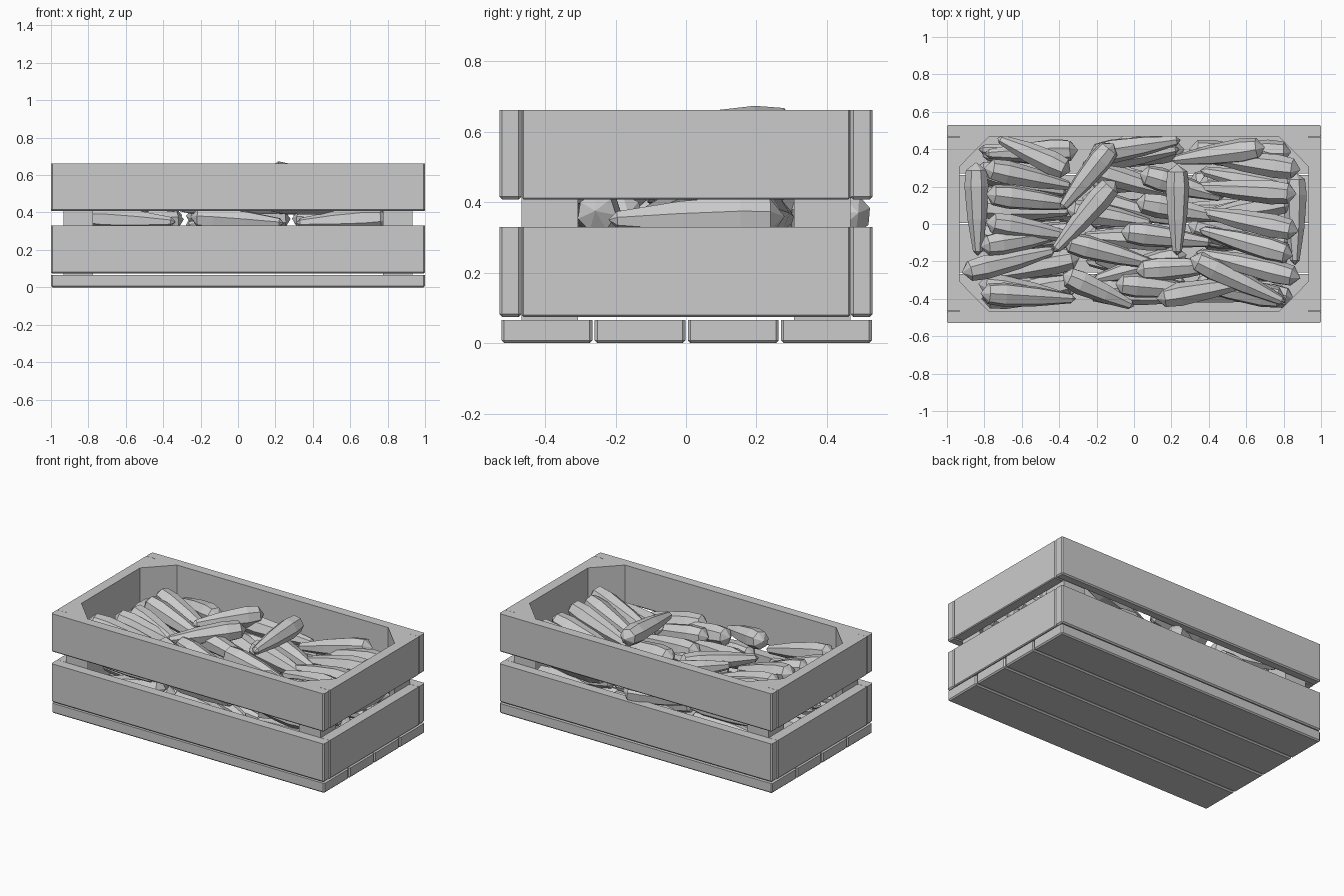
import bpy, bmesh, random
from mathutils import Vector, Matrix

if "Cube" in bpy.data.objects:
    bpy.data.objects.remove(bpy.data.objects["Cube"])

random.seed(7)


def add_object(name, mesh):
    ob = bpy.data.objects.new(name, mesh)
    bpy.context.collection.objects.link(ob)
    return ob


def plank(name, lo, hi, bevel=0.008):
    lo, hi = Vector(lo), Vector(hi)
    bm = bmesh.new()
    bmesh.ops.create_cube(bm, size=1, matrix=Matrix.Translation((lo + hi) / 2)
                          @ Matrix.Diagonal((*(hi - lo), 1)))
    # top edges stay sharp, the rest get a small chamfer
    edges = [e for e in bm.edges if min(v.co.z for v in e.verts) < hi.z - 0.001]
    bmesh.ops.bevel(bm, geom=edges, offset=bevel, segments=1, affect='EDGES')
    mesh = bpy.data.meshes.new(name)
    bm.to_mesh(mesh)
    bm.free()
    return add_object(name, mesh)


# Floor: four long boards
for i in range(4):
    y = -0.524 + i * 0.2645
    plank("floor_board", (-1, y, 0), (1, y + 0.258, 0.066))

# Walls: two rows of slats on every side
for z0, z1 in ((0.075, 0.33), (0.408, 0.662)):
    for s in (-1, 1):
        a, b = sorted((s * 0.467, s * 0.53))
        plank("long_slat", (-1, a, z0), (1, b, z1))
        a, b = sorted((s * 0.933, s * 1.0))
        plank("end_slat", (a, -0.466, z0), (b, 0.466, z1), 0.005)

# Triangular corner posts
for sx in (-1, 1):
    for sy in (-1, 1):
        bm = bmesh.new()
        f = bm.faces.new([bm.verts.new((sx * x, sy * y, 0.066)) for x, y in
                          ((0.933, 0.467), (0.775, 0.467), (0.933, 0.307))])
        ext = bmesh.ops.extrude_face_region(bm, geom=[f])
        bmesh.ops.translate(bm, vec=(0, 0, 0.596),
                            verts=[g for g in ext["geom"] if isinstance(g, bmesh.types.BMVert)])
        bmesh.ops.recalc_face_normals(bm, faces=bm.faces[:])
        mesh = bpy.data.meshes.new("corner_post")
        bm.to_mesh(mesh)
        bm.free()
        add_object("corner_post", mesh)


# Carrot: faceted tapering root, head at origin, unit length along +z
def carrot_mesh(sides=7):
    bm = bmesh.new()
    rings = []
    for z, r in ((0.08, 0.056), (0.25, 0.066), (0.6, 0.053), (0.95, 0.026)):
        c = bmesh.ops.create_circle(bm, segments=sides, radius=r,
                                    matrix=Matrix.Translation((0, 0, z)))
        rings.append(c["verts"])
    head, tail = bm.verts.new((0, 0, 0)), bm.verts.new((0, 0, 1))
    for i in range(sides):
        j = (i + 1) % sides
        for p, q in zip(rings, rings[1:]):
            bm.faces.new((p[i], p[j], q[j], q[i]))
        bm.faces.new((head, rings[0][j], rings[0][i]))
        bm.faces.new((tail, rings[-1][i], rings[-1][j]))
    bmesh.ops.recalc_face_normals(bm, faces=bm.faces[:])
    mesh = bpy.data.meshes.new("carrot")
    bm.to_mesh(mesh)
    bm.free()
    return mesh


root = carrot_mesh()


def carrot(head, tail):
    head, tail = Vector(head), Vector(tail)
    d = tail - head
    ob = add_object("carrot", root)
    ob.matrix_world = (Matrix.Translation(head) @ d.to_track_quat('Z', 'Y').to_matrix().to_4x4()
                       @ Matrix.Rotation(random.uniform(0, 6.28), 4, 'Z')
                       @ Matrix.Diagonal((1, 1, d.length, 1)))


# Loose carrots lying across the heap or against the ends: head xyz, tail xyz
for c in ((0.23, 0.32, 0.615, 0.23, -0.17, 0.595),
          (-0.11, 0.43, 0.53, -0.39, 0.08, 0.52),
          (-0.10, 0.23, 0.51, -0.43, -0.15, 0.49),
          (-0.845, 0.33, 0.44, -0.835, -0.17, 0.40),
          (-0.38, -0.27, 0.54, 0.0, -0.44, 0.46),
          (-0.34, 0.28, 0.50, -0.73, 0.46, 0.44),
          (0.12, 0.49, 0.37, -0.28, 0.30, 0.33),
          (0.86, 0.28, 0.36, 0.86, -0.22, 0.35)):
    carrot(c[:3], c[3:])

# Top layer in three groups: head z, tail z, then head xy and tail xy
left = (0.54, 0.42, ((-0.80, 0.30, -0.33, 0.20), (-0.79, 0.16, -0.30, 0.10),
                     (-0.79, 0.01, -0.33, -0.07), (-0.92, -0.26, -0.42, -0.14),
                     (-0.82, -0.37, -0.31, -0.40), (-0.82, -0.12, -0.38, -0.05)))
right = (0.53, 0.43, ((0.70, 0.41, 0.20, 0.34), (0.89, 0.29, 0.38, 0.36),
                      (0.87, 0.16, 0.33, 0.20), (0.88, -0.04, 0.34, 0.07),
                      (0.85, -0.17, 0.35, -0.03), (0.89, -0.29, 0.33, -0.15)))
middle = (0.47, 0.42, ((-0.24, 0.37, 0.25, 0.45), (0.12, -0.40, 0.62, -0.31),
                       (-0.07, -0.04, 0.42, -0.10), (0.03, 0.27, 0.48, 0.14),
                       (-0.38, -0.09, 0.12, -0.22), (0.01, -0.25, 0.48, -0.22),
                       (0.30, -0.18, 0.81, -0.42), (0.01, 0.12, 0.49, 0.03),
                       (-0.36, 0.08, 0.10, 0.0), (-0.10, -0.32, 0.35, -0.36)))
for hz, tz, rows in (left, right, middle):
    for hx, hy, tx, ty in rows:
        carrot((hx, hy, hz), (tx, ty, tz))


# Lower layers filling the crate
def clamp(v):
    return max(-0.4, min(0.4, v))


for z in (0.15, 0.25, 0.36):
    for cx in (-0.57, 0.0, 0.57):
        for i in range(6):
            y = -0.385 + i * 0.154
            s = random.choice((-1, 1))
            w = random.uniform(-0.08, 0.08)
            x = cx + random.uniform(-0.04, 0.04)
            carrot((x + s * 0.25, clamp(y + w), z + random.uniform(0, 0.03)),
                   (x - s * 0.25, clamp(y - w), z + random.uniform(-0.04, 0.01)))
